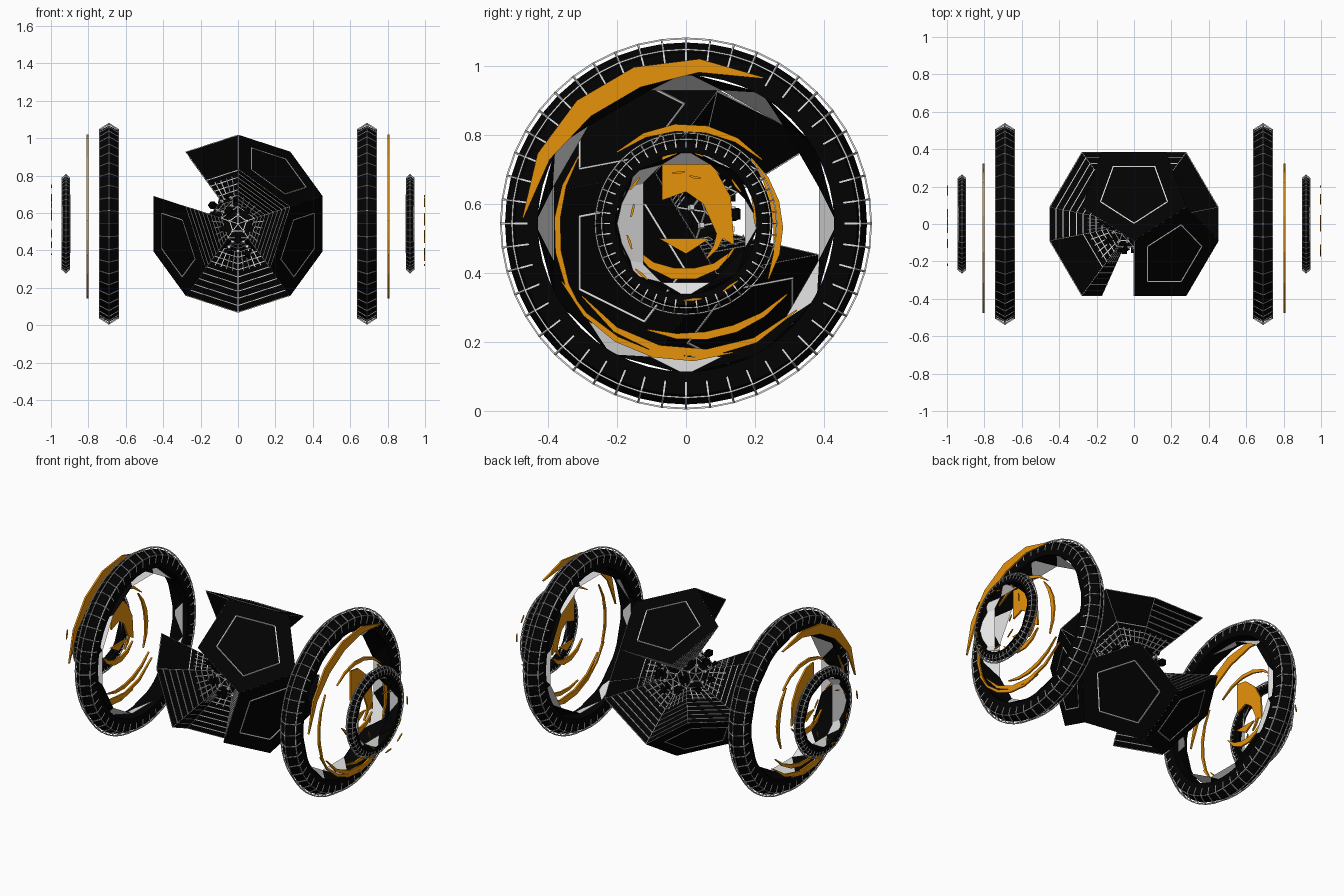
import bpy, bmesh, math, random
from mathutils import Vector, Matrix

if "Cube" in bpy.data.objects:
    bpy.data.objects.remove(bpy.data.objects["Cube"])

random.seed(4)


def mat(name, c):
    m = bpy.data.materials.new(name)
    m.diffuse_color = (*c, 1)
    m.use_nodes = True
    m.node_tree.nodes["Principled BSDF"].inputs["Base Color"].default_value = m.diffuse_color
    return m


BLACK = mat("black", (0.0006, 0.0006, 0.0006))
GREY = mat("pale line", (0.75, 0.75, 0.75))
WHITE = mat("white", (0.85, 0.85, 0.85))
ORANGE = mat("orange", (0.92, 0.33, 0.004))
C = Vector((0, 0, 0.543))


def finish(bm, name, *mats):
    bmesh.ops.recalc_face_normals(bm, faces=bm.faces)
    me = bpy.data.meshes.new(name)
    bm.to_mesh(me)
    bm.free()
    for m in mats:
        me.materials.append(m)
    ob = bpy.data.objects.new(name, me)
    bpy.context.collection.objects.link(ob)
    return ob


def bar(bm, a, b, w=0.005):
    """Thin square bar between two points."""
    d = b - a
    rot = d.to_track_quat('Z', 'Y').to_matrix().to_4x4()
    bmesh.ops.create_cube(bm, size=1, matrix=Matrix.Translation((a + b) / 2) @ rot
                          @ Matrix.Diagonal((w, w, d.length, 1)))


def corners(s, deg):
    """Corners of one pentagon cell, relative to the body centre."""
    out = []
    for r, y, da in ((.294, .385, -36), (.294, .385, 36), (.476, .09, 36),
                     (.476, -.09, 0), (.476, .09, -36)):
        a = math.radians(deg + da)
        out.append(Vector((r * math.sin(a), s * y, r * math.cos(a))))
    return out


def frustum(bm, pts, inner):
    top = [bm.verts.new(C + p) for p in pts]
    low = [bm.verts.new(C + p * inner) for p in pts]
    bm.faces.new(top)
    bm.faces.new(low)
    for i in range(5):
        j = (i + 1) % 5
        bm.faces.new((top[i], top[j], low[j], low[i]))


# Body: wedge cells of a dodecahedron, with some cells left open
solid = [(-1, 36), (-1, 108), (-1, -108), (1, 0), (1, 144), (1, -144)]
opened = [(-1, 180), (-1, -36), (1, 72), (1, -72)]
plain = [corners(1, 72), corners(-1, -36)]    # open cells with smooth outer walls
wedges, lines = bmesh.new(), bmesh.new()
for s, deg in solid:
    pts = corners(s, deg)
    frustum(wedges, pts, 0.24)
    mid = sum(pts, Vector()) / 5
    for i in range(5):
        a, b = pts[i], pts[(i + 1) % 5]
        smooth = any(all(min((p - q).length for q in cell) < .03 for p in (a, b))
                     for cell in plain)
        # inset outline on the outer panel
        bar(lines, C + mid + (a - mid) * .64, C + mid + (b - mid) * .64, 0.006)
        # step lines on the wedge sides
        for k in (.995, .92, .84, .76, .68, .6, .52, .45, .38, .31, .25):
            if not (smooth and .62 < k < .99):
                bar(lines, C + a * k, C + b * k, 0.005 if k < .99 else 0.003)
        # cross lines, dense near the middle
        for t in (0, .2, .4, .6, .8):
            e = a.lerp(b, t)
            bar(lines, C + e * .24, C + e * (.55 if t else .99), 0.005 if t else .003)
finish(wedges, "body_wedges", BLACK)

# Core: black floors and small tiles around the middle
core = bmesh.new()
face_b = [Vector((.294 * math.sin(math.radians(36 + 72 * i)), .385,
                  .294 * math.cos(math.radians(36 + 72 * i)))) for i in range(5)]
face_f = [Vector((p.x, -p.y, -p.z)) for p in face_b]
for pts in [corners(*c) for c in opened] + [face_b, face_f]:
    frustum(core, [p * .32 for p in pts], 0.3)
    mid = sum(pts, Vector()) / 5
    rot = mid.to_track_quat('Z', 'Y').to_matrix().to_4x4()
    for i in range(5):
        a, b = pts[i], pts[(i + 1) % 5]
        bar(lines, C + a * .32, C + b * .32, 0.005)
        bar(lines, C + a.lerp(mid, .5) * .32, C + b.lerp(mid, .5) * .32, 0.005)
        bar(lines, C + a * .32, C + mid * .32, 0.004)
        p = a.lerp(b, .5) * random.uniform(.33, .38)
        bmesh.ops.create_cube(core, size=.03,
                              matrix=Matrix.Translation(C + p) @ rot)
        q = a.lerp(mid, .5) * random.uniform(.33, .37)
        bmesh.ops.create_cube(lines, size=.015,
                              matrix=Matrix.Translation(C + q) @ rot)
finish(core, "core_blocks", BLACK)
finish(lines, "body_lines", GREY)


def on_ring(x, r, a):
    return Vector((x, r * math.cos(a), C.z + r * math.sin(a)))


def ring(name, side, x0, hw, r_in, r_side, r_top, n, line, lip, m):
    """Rim with a pointed tread, a wire cage and a faceted lining."""
    prof = [(-hw, r_in), (-hw, r_side - .008), (0, r_top - .012),
            (hw, r_side - .008), (hw, r_in)]
    bm = bmesh.new()
    loops = [[bm.verts.new(on_ring(side * (x0 + dx), r, math.tau * i / n))
              for i in range(n)] for dx, r in prof]
    for k in range(5):
        for i in range(n):
            j = (i + 1) % n
            p, q = loops[k], loops[(k + 1) % 5]
            bm.faces.new((p[i], p[j], q[j], q[i]))
    finish(bm, name + "_rim", BLACK)

    bm = bmesh.new()
    cage = [(-hw, r_in + .4 * (r_side - r_in)), (-hw, r_side), (0, r_top),
            (hw, r_side), (hw, r_in + .4 * (r_side - r_in))]
    for i in range(n):
        a, b = math.tau * i / n, math.tau * (i + 1) / n
        P = [on_ring(side * (x0 + dx), r, a) for dx, r in cage]
        Q = [on_ring(side * (x0 + dx), r, b) for dx, r in cage]
        for k in range(4):
            bar(bm, P[k], P[k + 1], line)
        for k in (1, 2, 3):
            bar(bm, P[k], Q[k], line)
    finish(bm, name + "_cage", GREY)

    # lining of triangles, partly white
    bm = bmesh.new()
    near = [bm.verts.new(on_ring(side * (x0 + hw), r_in + .008, math.tau * i / m))
            for i in range(m)]
    far = [bm.verts.new(on_ring(side * (x0 - hw), r_in - lip, math.tau * (i + .5) / m))
           for i in range(m)]
    for i in range(m):
        j = (i + 1) % m
        bm.faces.new((near[i], near[j], far[i])).material_index = 0
        bm.faces.new((near[j], far[j], far[i])).material_index = 1 if i % 3 else 0
    finish(bm, name + "_lining", BLACK, WHITE)


def blade(bm, x, yz, t=.01):
    """Thin flat blade from a (y, z) outline."""
    f = bm.faces.new([bm.verts.new((x - t / 2, y, z)) for y, z in yz])
    g = bmesh.ops.extrude_face_region(bm, geom=[f])
    bmesh.ops.translate(bm, vec=(t, 0, 0),
                        verts=[v for v in g['geom'] if isinstance(v, bmesh.types.BMVert)])


def crescent(bm, x, r0, r1, a0, a1, w, n=5, t=.01):
    """Tapered faceted arc blade, angles in degrees."""
    outer, inner = [], []
    for i in range(n + 1):
        k = i / n
        a = math.radians(a0 + (a1 - a0) * k)
        r = r0 + (r1 - r0) * k
        for lst, rr in ((outer, r), (inner, r - .004 - w * math.sin(math.pi * k))):
            lst.append((rr * math.cos(a), C.z + rr * math.sin(a)))
    blade(bm, x, outer + inner[::-1], t)


for side, tag in ((1, "right"), (-1, "left")):
    ring("large_ring_" + tag, side, .69, .05, .43, .505, .537, 48, .005, .03, 12)
    ring("small_ring_" + tag, side, .92, .021, .205, .245, .263, 48, .004, .02, 8)

    # Pale tilted segment inside the small ring
    bm = bmesh.new()
    seg = []
    for a in (128, 154, 180, 206, 232):
        v = on_ring(0, .2, math.radians(a))
        v.x = side * (.94 - .045 * (v.y + .2) / .08)
        seg.append(bm.verts.new(v))
    bm.faces.new(seg)
    finish(bm, "small_ring_segment_" + tag, WHITE)

    # Orange swirl blades
    bm = bmesh.new()
    x = side * .805
    for arc in ((.475, .48, 178, 62, .06), (.37, .40, 148, 222, .014),
                (.37, .41, 215, 322, .022), (.40, .40, 205, 290, .014),
                (.33, .36, 250, 325, .02), (.29, .29, 134, 40, .018),
                (.27, .29, 45, -34, .025), (.17, .16, 205, 330, .03),
                (.12, .11, 300, 410, .02)):
        crescent(bm, x, *arc)
    blade(bm, x, [(-.07, .79), (0, .78), (.08, .71), (.13, .62), (.14, .48),
                  (.09, .51), (.05, .6), (0, .635), (-.07, .61)])
    blade(bm, x, [(-.08, .5), (.07, .5), (0, .455)])
    finish(bm, "swirl_blades_" + tag, ORANGE)

    # Orange outer slivers
    bm = bmesh.new()
    for i in range(11):
        a = 360 * i / 11 + random.uniform(-8, 8)
        r = random.uniform(.13, .23)
        crescent(bm, side * .997, r, r, a, a + 14, .004, 2, .006)
    finish(bm, "outer_slivers_" + tag, ORANGE)
